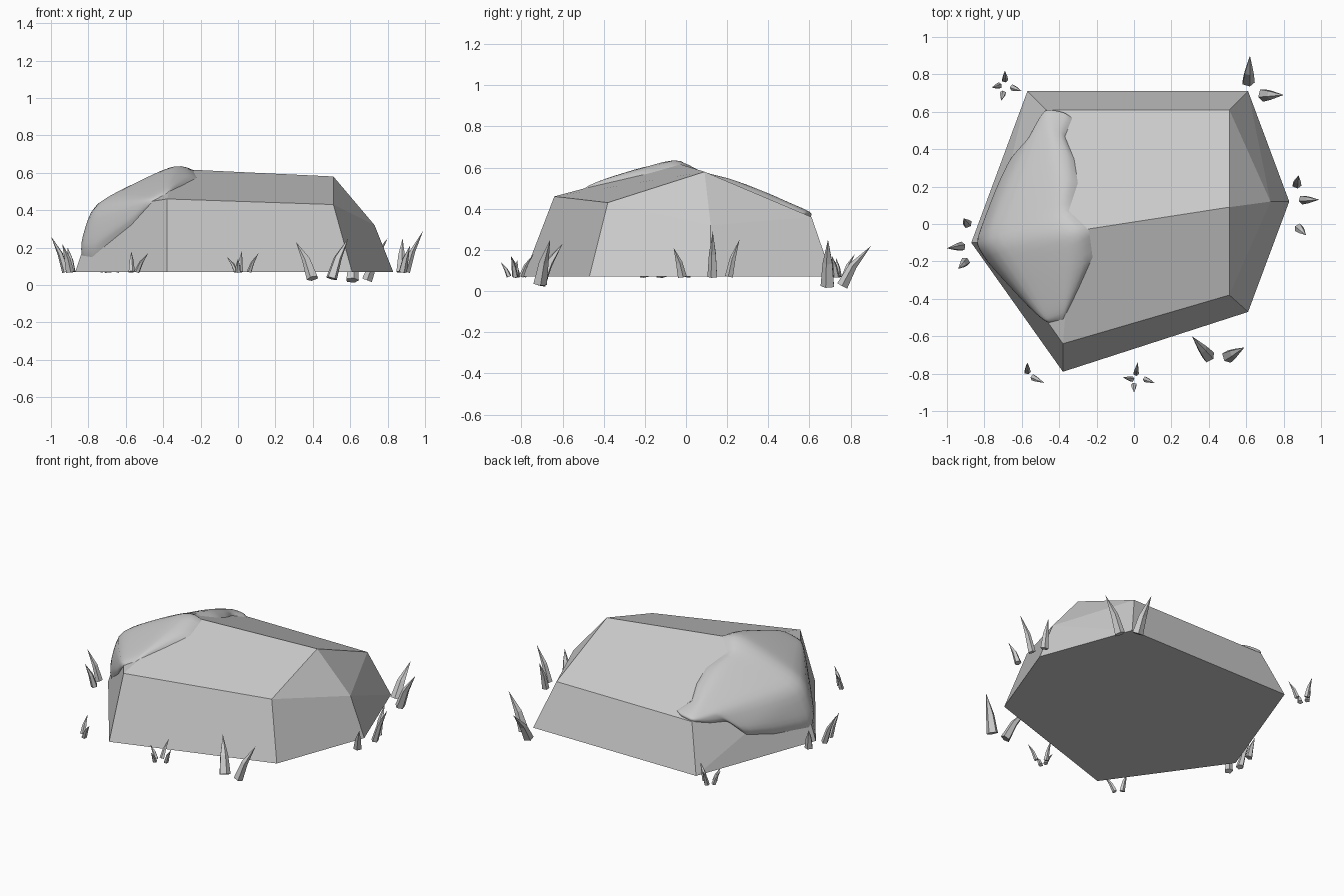
import bpy, bmesh, math
from mathutils import Vector
from mathutils.bvhtree import BVHTree

cube = bpy.data.objects.get("Cube")
if cube:
    bpy.data.objects.remove(cube, do_unlink=True)

grey = bpy.data.materials.new("stone_grey")
grey.use_nodes = True
colour = (0.6, 0.6, 0.6, 1)
grey.diffuse_color = colour
grey.node_tree.nodes["Principled BSDF"].inputs["Base Color"].default_value = colour


def add_object(name, bm, smooth=False):
    bmesh.ops.recalc_face_normals(bm, faces=bm.faces)
    for f in bm.faces:
        f.smooth = smooth
    mesh = bpy.data.meshes.new(name)
    bm.to_mesh(mesh)
    bm.free()
    mesh.materials.append(grey)
    obj = bpy.data.objects.new(name, mesh)
    bpy.context.collection.objects.link(obj)
    return obj


# Boulder: faceted hull of a six-sided base, a sloping rim and a ridge
BASE = 0.07
base = [(-.57, .71), (.61, .71), (.83, .12), (.61, -.47), (-.38, -.79), (-.87, -.1)]
rim = [(-.47, .61, .36), (.51, .61, .36), (.73, .12, .32),
       (.51, -.38, .43), (-.38, -.64, .46), (-.76, -.1, .40)]
ridge = [(.51, .09, .58), (-.33, -.04, .62)]
bm = bmesh.new()
for p in [(x, y, BASE) for x, y in base] + rim + ridge:
    bm.verts.new(p)
bmesh.ops.convex_hull(bm, input=bm.verts)
bmesh.ops.dissolve_limit(bm, angle_limit=math.radians(4), verts=bm.verts, edges=bm.edges)
bmesh.ops.recalc_face_normals(bm, faces=bm.faces)
tree = BVHTree.FromBMesh(bm)
add_object("boulder", bm)

# Moss: a soft cap lofted between its lower and upper edges, draped on the boulder
lower = [(-.47, .61, .36), (-.54, .53, .34), (-.60, .43, .33), (-.67, .33, .22), (-.76, .15, .18),
         (-.85, -.08, .16), (-.79, -.20, .15), (-.72, -.29, .22), (-.58, -.44, .33), (-.47, -.53, .44)]
upper = [(-.38, .60, .37), (-.33, .57, .38), (-.37, .47, .42), (-.32, .35, .47), (-.30, .22, .52),
         (-.35, .07, .58), (-.24, -.03, .62), (-.22, -.18, .58), (-.30, -.36, .54), (-.38, -.52, .50)]
STEPS, ACROSS, BULGE = 4, 18, 0.042
core = Vector((-.33, 0, .08))


def along(edge, s):
    i = min(int(s), len(edge) - 2)
    return Vector(edge[i]).lerp(Vector(edge[i + 1]), s - i)


bm = bmesh.new()
rows = []
count = (len(lower) - 1) * STEPS
for k in range(count + 1):
    s = k / STEPS
    a, b = along(lower, s), along(upper, s)
    ends = max(0, math.sin(math.pi * k / count)) ** .4
    row = []
    for j in range(ACROSS + 1):
        t = j / ACROSS
        ray = (a.lerp(b, t) - core).normalized()
        hit = tree.ray_cast(core, ray)[0]
        lift = BULGE * ends * max(0, math.sin(math.pi * t)) ** .4
        row.append(bm.verts.new(hit + ray * lift))
    rows.append(row)
for r0, r1 in zip(rows, rows[1:]):
    for j in range(ACROSS):
        bm.faces.new((r0[j], r0[j + 1], r1[j + 1], r1[j]))
inner = [v for v in bm.verts if not v.is_boundary]
for _ in range(2):
    bmesh.ops.smooth_vert(bm, verts=inner, factor=.5, use_axis_x=True, use_axis_y=True, use_axis_z=True)
add_object("moss_cap", bm, smooth=True)


# Grass: tapered five-sided blades that bend outward to a point
def add_blade(bm, root, tip, width):
    root, tip = Vector(root), Vector(tip)
    lean = Vector((tip.x - root.x, tip.y - root.y, 0))
    mid = root.lerp(tip, .5) - lean * .13
    side = lean.cross(Vector((0, 0, 1))).normalized()
    rings = []
    for centre, axis, r in ((root, mid - root, width), (mid, tip - root, width * .72)):
        out = side.cross(axis.normalized())
        ring = []
        for i in range(5):
            ang = math.tau * i / 5
            ring.append(bm.verts.new(centre + (side * math.cos(ang) + out * math.sin(ang) * .8) * r))
        rings.append(ring)
    point = bm.verts.new(tip)
    low, high = rings
    bm.faces.new(low)
    for i in range(5):
        n = (i + 1) % 5
        bm.faces.new((low[i], low[n], high[n], high[i]))
        bm.faces.new((high[i], high[n], point))


# Each blade: root x, y, tip x, y; each tuft: blade width, root height, tip heights
tufts = {
    "grass_back_right": (.036, .025, (.22, .25), [(.61, .76, .62, .90), (.69, .69, .80, .69)]),
    "grass_front_right": (.036, .035, (.23, .25), [(.40, -.71, .31, -.60), (.50, -.71, .59, -.66)]),
    "grass_right": (.026, .07, (.25, .29, .21),
                    [(.87, .21, .88, .26), (.90, .13, .99, .13), (.88, -.02, .92, -.06)]),
    "grass_front": (.016, .07, (.18, .15, .17, .14),
                    [(.01, -.80, .02, -.74), (-.01, -.83, -.06, -.82),
                     (.06, -.83, .11, -.85), (0, -.86, 0, -.90)]),
    "grass_front_left": (.018, .07, (.18, .17), [(-.57, -.79, -.57, -.74), (-.54, -.82, -.48, -.85)]),
    "grass_left": (.026, .07, (.20, .26, .22),
                   [(-.89, 0, -.91, .03), (-.92, -.12, -1, -.13), (-.90, -.20, -.94, -.24)]),
    "grass_back_left": (.018, .07, (.18, .16, .17, .14),
                        [(-.69, .77, -.69, .82), (-.72, .74, -.76, .73),
                         (-.65, .73, -.60, .71), (-.70, .70, -.71, .66)]),
}
for name, (width, foot, tops, blades) in tufts.items():
    bm = bmesh.new()
    for (x0, y0, x1, y1), top in zip(blades, tops):
        add_blade(bm, (x0, y0, foot), (x1, y1, top), width)
    add_object(name, bm)
